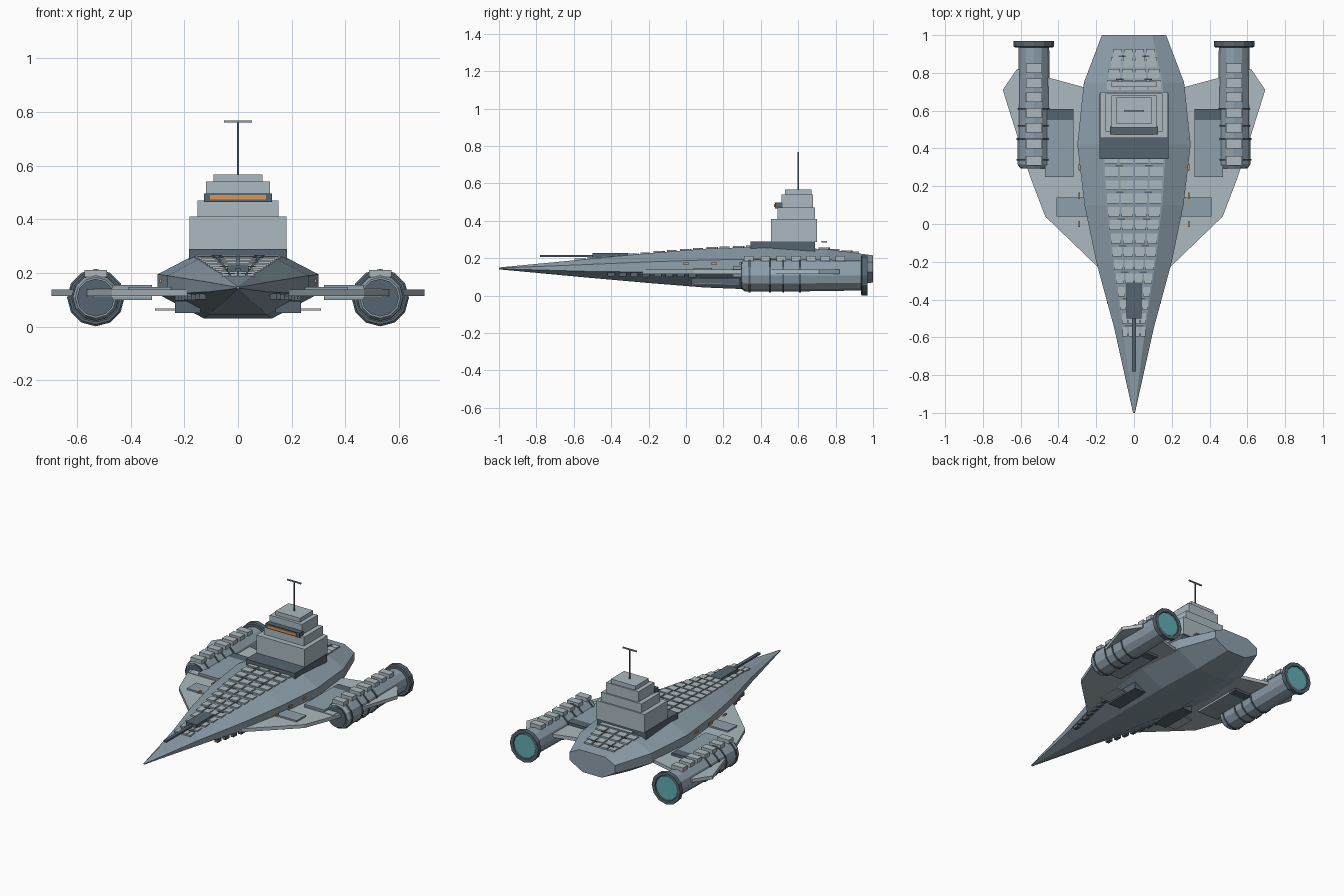
import bpy, bmesh, math
from mathutils import Matrix

if "Cube" in bpy.data.objects:
    bpy.data.objects.remove(bpy.data.objects["Cube"])


def mat(name, c):
    m = bpy.data.materials.new(name)
    m.diffuse_color = (*c, 1)
    m.use_nodes = True
    m.node_tree.nodes["Principled BSDF"].inputs["Base Color"].default_value = m.diffuse_color
    return m


HULL = mat("hull_grey", (0.27, 0.35, 0.41))
LIGHT = mat("light_grey", (0.41, 0.49, 0.53))
DARK = mat("dark_grey", (0.09, 0.13, 0.16))
ORANGE = mat("orange_glow", (0.75, 0.3, 0.08))
TEAL = mat("teal_glow", (0.12, 0.42, 0.45))


def finish(name, bm, m):
    bmesh.ops.recalc_face_normals(bm, faces=bm.faces)
    me = bpy.data.meshes.new(name)
    bm.to_mesh(me)
    bm.free()
    me.materials.append(m)
    ob = bpy.data.objects.new(name, me)
    bpy.context.collection.objects.link(ob)
    return ob


def add_box(bm, x0, x1, y0, y1, z0, z1):
    t = Matrix.Translation(((x0 + x1) / 2, (y0 + y1) / 2, (z0 + z1) / 2))
    s = Matrix.Diagonal((x1 - x0, y1 - y0, z1 - z0, 1))
    bmesh.ops.create_cube(bm, size=1, matrix=t @ s)


def boxes(name, m, *dims):
    bm = bmesh.new()
    for d in dims:
        add_box(bm, *d)
    return finish(name, bm, m)


def pair(name, m, *dims):
    # the same boxes on both sides of the ship
    return boxes(name, m, *dims, *[(-d[1], -d[0], *d[2:]) for d in dims])


def loft(name, m, rings):
    bm = bmesh.new()
    rows = [[bm.verts.new(p) for p in r] for r in rings]
    n = len(rows[0])
    for a, b in zip(rows, rows[1:]):
        for i in range(n):
            bm.faces.new((a[i], a[(i + 1) % n], b[(i + 1) % n], b[i]))
    bm.faces.new(rows[0])
    bm.faces.new(rows[-1])
    return finish(name, bm, m)


def turned(name, m, x, z, prof, sides=12):
    # cylinder-like loft along y from (y, radius) pairs
    return loft(name, m, [[(x + r * math.cos(2 * math.pi * i / sides), y,
                            z + r * math.sin(2 * math.pi * i / sides))
                           for i in range(sides)] for y, r in prof])


# hull stations: y, half width, top, upper chine, lower chine, bottom
ST = [(-1, .005, .15, .147, .143, .14),
      (-.55, .105, .193, .165, .13, .098),
      (-.2, .2, .226, .18, .125, .067),
      (.1, .262, .25, .19, .123, .043),
      (.42, .3, .262, .195, .122, .03),
      (.75, .265, .248, .19, .122, .033),
      (1, .17, .215, .178, .125, .07)]


def at(y):
    for a, b in zip(ST, ST[1:]):
        if y <= b[0]:
            t = (y - a[0]) / (b[0] - a[0])
            return [p + (q - p) * t for p, q in zip(a, b)]
    return ST[-1]


rings = []
for y, w, t, u, l, b in ST:
    half = [(w * .57, t), (w, u), (w, l), (w * .42, b)]
    rings.append([(x, y, z) for x, z in half] + [(-x, y, z) for x, z in reversed(half)])
loft("hull", HULL, rings)

# deck plating in rows of four, widening with the hull
plates, gaps = [], []
rows = [-.57 + .0705 * i for i in range(14)] + [.735, .795, .855, .9]
for k, y in enumerate(rows):
    _, w, t, *_ = at(y)
    c = max(w * .56, .062) / 4
    for j in (-3, -1, 1, 3):
        plates.append((c * j - c * .86, c * j + c * .86, y - .026, y + .026, t - .008, t + .007))
    if k % 2 == 0:
        for s in (-2, 2):
            gaps.append((c * s - .02, c * s + .02, y + .028, y + .036, t - .008, t + .008))
boxes("deck_plates", LIGHT, *plates)
boxes("deck_seams", DARK, *gaps)
boxes("aft_deck_plate", LIGHT, (-.12, .12, .725, .755, .284, .291))

# bow gun
boxes("gun_mount", DARK, (-.04, .04, -.5, -.31, .195, .227))
boxes("gun_barrel", DARK, (-.011, .011, -.78, -.45, .205, .217))

# wings: one flat outline, mirrored
OUT = [(.15, -.27), (.2, -.22), (.47, .04), (.55, .25), (.695, .71), (.62, .82), (.25, .72), (.15, .7)]
for s, side in ((1, "right"), (-1, "left")):
    loft(side + "_wing", LIGHT, [[(s * x, y, z) for x, y in OUT] for z in (.115, .138)])
pair("wing_root_pad", HULL, (.25, .41, .04, .14, .13, .148))
pair("engine_pylon", HULL, (.32, .47, .25, .55, .1, .156))
pair("pylon_end", DARK, (.32, .47, .55, .61, .1, .156))
pair("pylon_step", LIGHT, (.32, .54, .245, .3, .11, .142))

# engines
EX, EZ = .53, .108
for s, side in ((1, "right"), (-1, "left")):
    x = s * EX
    turned(side + "_engine_body", HULL, x, EZ, [(.3, .076), (.315, .086), (.6, .086), (.94, .081)])
    turned(side + "_engine_intake", DARK, x, EZ, [(.293, .07), (.302, .07)])
    for i, y in enumerate((.34, .45, .52, .61)):
        turned(f"{side}_engine_ring_{i + 1}", DARK, x, EZ, [(y - .005, .092), (y + .005, .092)])
    turned(side + "_engine_bell", DARK, x, EZ,
           [(.935, .1), (.94, .107), (.97, .107), (.97, .084), (.958, .08)])
    turned(side + "_engine_glow", TEAL, x, EZ, [(.95, .08), (.964, .08)])
pair("engine_plates", LIGHT, *[(.488, .572, y, y + .05, .185, .212)
                               for y in (.31, .4, .485, .565, .645, .72, .8)])

# command tower
boxes("tower_base", DARK, (-.183, .183, .345, .69, .235, .29))
boxes("tower_tiers", LIGHT,
      (-.18, .18, .455, .7, .285, .41),
      (-.15, .15, .49, .69, .41, .47),
      (-.12, .12, .51, .68, .47, .54),
      (-.092, .092, .53, .67, .54, .567))
boxes("bridge_frame", DARK, (-.127, .127, .475, .515, .465, .497))
boxes("bridge_window", ORANGE, (-.105, .105, .47, .48, .474, .49))
boxes("mast", DARK, (-.004, .004, .596, .604, .56, .765))
boxes("mast_crossbar", HULL, (-.052, .052, .596, .604, .76, .768))

# lit side windows
pair("side_windows", ORANGE, *[(.285, .293, y - .017, y + .017, .165, .177)
                               for y in (0, .15, .3)])

# small blocks along the lower chine
blocks = []
for i in range(8):
    y = -.4 + i * .062
    _, w, t, u, l, b = at(y)
    blocks.append((w * .9 - .012, w * .9 + .012, y - .02, y + .02, l - .026, l - .004))
pair("chine_blocks", DARK, *blocks)

# belly panels
pair("belly_panels", DARK, (.14, .235, .03, .29, .05, .095))
pair("belly_plates", LIGHT, (.2, .31, .04, .2, .06, .067))
